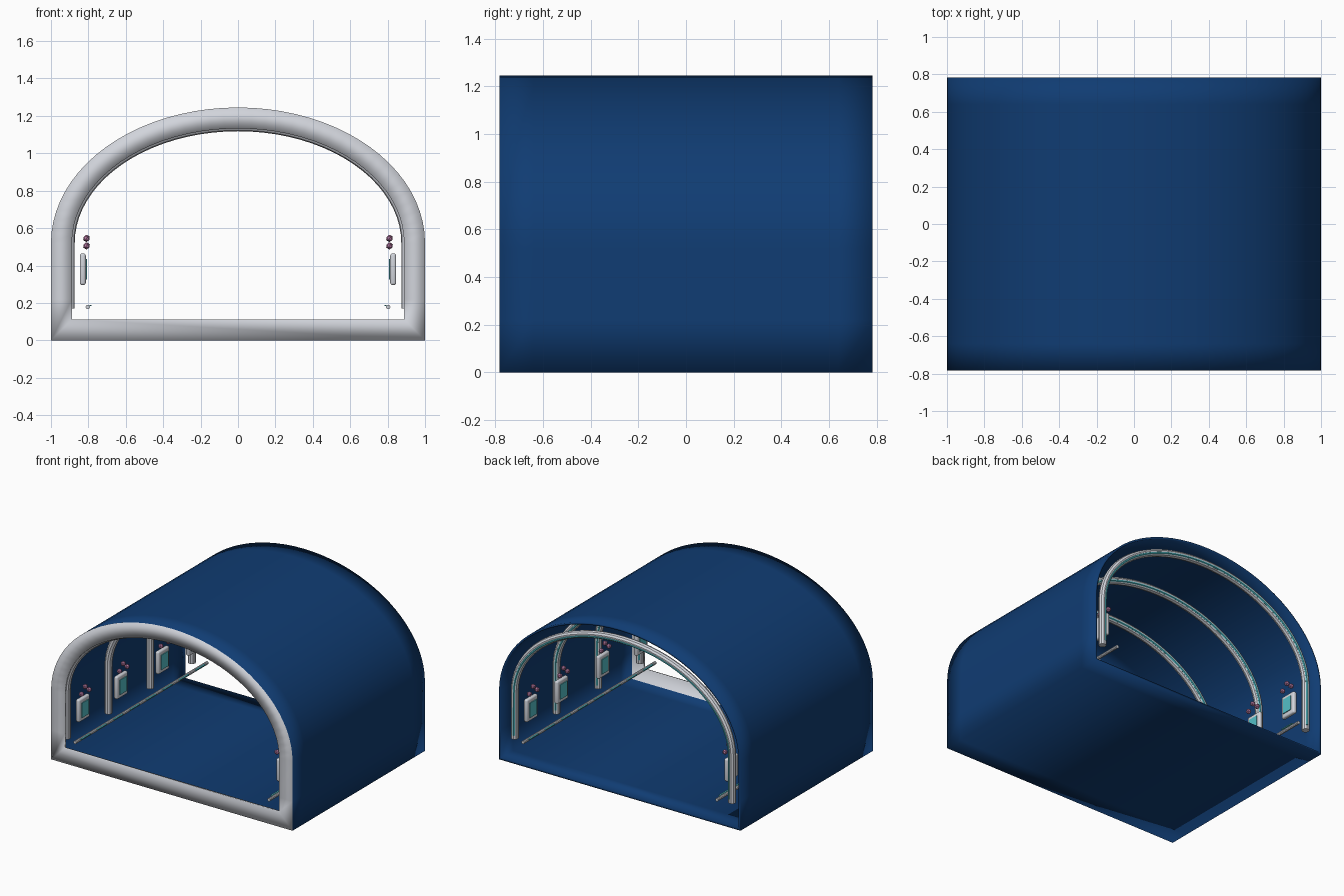
import bpy, bmesh, math
from mathutils import Matrix

cube = bpy.data.objects.get("Cube")
if cube:
    bpy.data.objects.remove(cube, do_unlink=True)

SPRING, TOP, HALF = 0.52, 1.245, 0.783


def material(name, rgb):
    m = bpy.data.materials.new(name)
    m.use_nodes = True
    color = (*rgb, 1)
    m.diffuse_color = color
    bsdf = m.node_tree.nodes["Principled BSDF"]
    bsdf.inputs["Base Color"].default_value = color
    bsdf.inputs["Roughness"].default_value = 0.6
    return m


BLUE = material("deep blue", (0.005, 0.045, 0.17))
GREY = material("pale grey", (0.64, 0.66, 0.71))
TEAL = material("teal light", (0.09, 0.52, 0.58))
PINK = material("dusty pink", (0.47, 0.19, 0.36))


def finish(name, bm, mats, smooth=True):
    bmesh.ops.recalc_face_normals(bm, faces=bm.faces)
    mesh = bpy.data.meshes.new(name)
    bm.to_mesh(mesh)
    bm.free()
    for m in mats:
        mesh.materials.append(m)
    for p in mesh.polygons:
        p.use_smooth = smooth
    ob = bpy.data.objects.new(name, mesh)
    bpy.context.collection.objects.link(ob)
    return ob


def arch(inset, foot, steps=40):
    """Half-ellipse arch with straight legs, from +x foot to -x foot."""
    w, h = 1 - inset, TOP - inset - SPRING
    pts = [(w, foot)]
    for i in range(steps + 1):
        a = math.pi * i / steps
        pts.append((w * math.cos(a), SPRING + h * math.sin(a)))
    return pts + [(-w, foot)]


def shell_loop(inset):
    pts = arch(inset, inset)
    w = 1 - inset
    return [pts[0], (w, 0.22)] + pts[1:-1] + [(-w, 0.22), pts[-1]]


def tube(name, path, radius, mat, sides=10):
    """Round bar swept along a list of 3D points."""
    cu = bpy.data.curves.new(name, 'CURVE')
    cu.dimensions = '3D'
    cu.bevel_depth = radius
    cu.bevel_resolution = max(0, sides // 2 - 2)
    cu.use_fill_caps = True
    sp = cu.splines.new('POLY')
    sp.points.add(len(path) - 1)
    for p, co in zip(sp.points, path):
        p.co = (*co, 1)
    sp.use_smooth = True
    cu.materials.append(mat)
    ob = bpy.data.objects.new(name, cu)
    bpy.context.collection.objects.link(ob)
    bpy.ops.object.select_all(action='DESELECT')
    ob.select_set(True)
    bpy.context.view_layer.objects.active = ob
    bpy.ops.object.convert(target='MESH')
    bpy.ops.object.shade_smooth_by_angle()


def box(name, center, size, mat, bevel=0):
    bm = bmesh.new()
    bmesh.ops.create_cube(bm, size=1)
    bmesh.ops.scale(bm, vec=size, verts=bm.verts)
    bmesh.ops.translate(bm, vec=center, verts=bm.verts)
    if bevel:
        bmesh.ops.bevel(bm, geom=bm.edges[:], offset=bevel, segments=3,
                        profile=0.5, affect='EDGES')
    return finish(name, bm, [mat], smooth=bool(bevel))


# Tunnel shell: thin blue wall and floor, grey flange around the front opening
stations = [(0, -HALF), (0, -0.64), (0, 0.64), (0, HALF),
            (0.015, HALF), (0.015, 0.64), (0.015, -0.64), (0.015, -0.765),
            (0.112, -0.765), (0.112, -HALF)]
bm = bmesh.new()
rings = [[bm.verts.new((x, y, z)) for x, z in shell_loop(inset)]
         for inset, y in stations]
for k, ring in enumerate(rings):
    nxt = rings[(k + 1) % len(rings)]
    for i in range(len(ring)):
        j = (i + 1) % len(ring)
        f = bm.faces.new((ring[i], ring[j], nxt[j], nxt[i]))
        f.material_index = 1 if k >= 7 else 0
finish("tunnel_shell", bm, [BLUE, GREY])

# Support hoops with a thin light line on their rear side
for n, y in enumerate((-0.74, -0.247, 0.247, 0.74), 1):
    tube(f"hoop_{n}", [(x, y, z) for x, z in arch(0.1, 0.17)], 0.027, GREY)
    tube(f"hoop_light_{n}", [(x, y + 0.023, z) for x, z in arch(0.108, 0.2)],
         0.008, TEAL, 6)

for side, s in (("left", 1), ("right", -1)):
    # Low rail with a light strip along it
    tube(f"{side}_rail", [(s * 0.803, -HALF, 0.178), (s * 0.803, HALF, 0.178)],
         0.012, GREY)
    for n in range(8):
        box(f"{side}_rail_light_{n + 1}", (s * 0.788, -0.679 + n * 0.194, 0.186),
            (0.012, 0.11, 0.007), TEAL)

    for n, y in enumerate((-0.65, -0.2, 0.29, 0.65), 1):
        # Wall panel with inset screen
        box(f"{side}_panel_{n}", (s * 0.83, y, 0.38), (0.032, 0.13, 0.17),
            GREY, 0.012)
        box(f"{side}_screen_{n}", (s * 0.8125, y, 0.38), (0.008, 0.08, 0.11), TEAL)

        # Cluster of three blossoms above the panel
        bm = bmesh.new()
        for dy, z in ((-0.045, 0.505), (0.045, 0.505), (0, 0.545)):
            bmesh.ops.create_icosphere(bm, subdivisions=1, radius=0.02,
                                       matrix=Matrix.Translation((s * 0.81, y + dy, z)))
        finish(f"{side}_blossoms_{n}", bm, [PINK], smooth=False)
